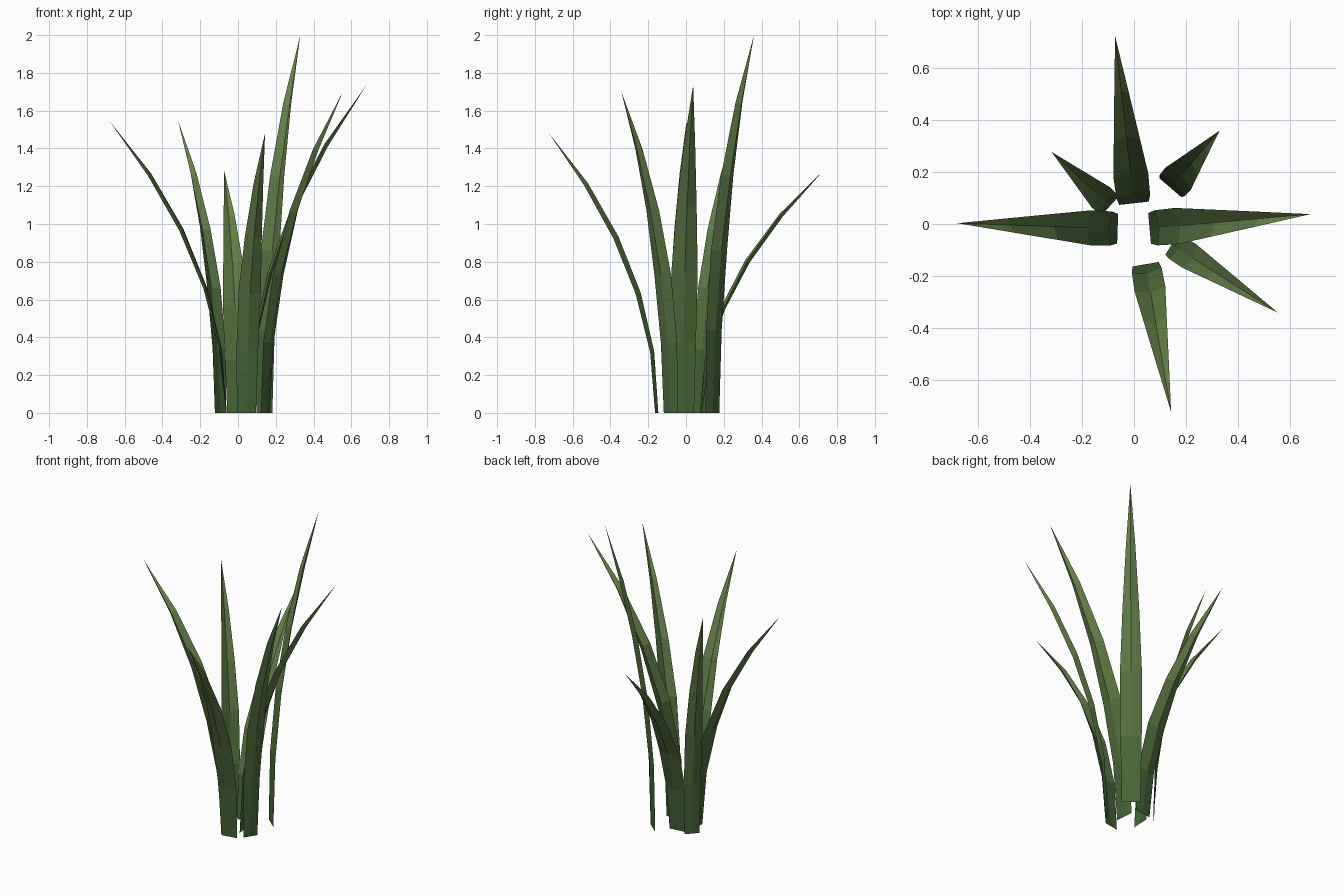
import bpy
from mathutils import Vector

if "Cube" in bpy.data.objects:
    bpy.data.objects.remove(bpy.data.objects["Cube"])

SEGS = 5
WIDTHS = [0.85, 0.97, 1.0, 0.76, 0.43]        # taper along the blade
FOLDS = [0.0, 0.012, 0.018, 0.022, 0.02]      # crease depth, flat at the root

# One material per segment: dark at the root, lighter at the tip
root, tip_col = Vector((0.06, 0.13, 0.038)), Vector((0.15, 0.24, 0.07))
mats = []
for i in range(SEGS):
    m = bpy.data.materials.new(f"leaf_green_{i + 1}")
    m.diffuse_color = (*root.lerp(tip_col, i / (SEGS - 1)), 1)
    m.use_nodes = True
    m.node_tree.nodes["Principled BSDF"].inputs["Base Color"].default_value = m.diffuse_color
    mats.append(m)


def blade(name, base, tip, width):
    """Folded, outward-curving leaf: three points per ring and a pointed tip."""
    lean = Vector((tip[0] - base[0], tip[1] - base[1], 0))
    out = lean.normalized()
    side = Vector((-out.y, out.x, 0))

    def path(t):
        return Vector((*base, 0)) + lean * t ** 1.9 + Vector((0, 0, tip[2] * (1.12 * t - 0.12 * t * t)))

    verts, faces = [], []
    for i, (w, fold) in enumerate(zip(WIDTHS, FOLDS)):
        t = i / SEGS
        tangent = (path(t + 0.05) - path(max(t - 0.05, 0))).normalized()
        back = side.cross(tangent).normalized()
        if back.dot(out) < 0:
            back = -back
        half = side * width * w / 2
        c = path(t) - back * fold * 0.3
        if i == 0:
            c.z = 0
        verts += [c - half, c + back * fold, c + half]
    verts.append(Vector(tip))
    for i in range(SEGS - 1):
        a = 3 * i
        faces += [(a, a + 1, a + 4, a + 3), (a + 1, a + 2, a + 5, a + 4)]
    a = 3 * (SEGS - 1)
    faces += [(a, a + 1, a + 3), (a + 1, a + 2, a + 3)]

    me = bpy.data.meshes.new(name)
    me.from_pydata(verts, [], faces)
    for m in mats:
        me.materials.append(m)
    for p in me.polygons:
        p.material_index = p.index // 2
    ob = bpy.data.objects.new(name, me)
    bpy.context.collection.objects.link(ob)


# Blades: name, root centre (x, y), tip (x, y, z), greatest width
for args in [
    ("blade_back", (0.0, 0.08), (-0.073, 0.725, 1.28), 0.135),
    ("blade_back_right", (0.14, 0.14), (0.33, 0.36, 2.0), 0.13),
    ("blade_right", (0.06, -0.017), (0.68, 0.038, 1.735), 0.14),
    ("blade_front_right", (0.145, -0.08), (0.555, -0.342, 1.7), 0.105),
    ("blade_front", (0.045, -0.155), (0.143, -0.725, 1.48), 0.12),
    ("blade_left", (-0.063, -0.018), (-0.68, 0.003, 1.545), 0.135),
    ("blade_back_left", (-0.092, 0.07), (-0.318, 0.278, 1.55), 0.105),
]:
    blade(*args)
